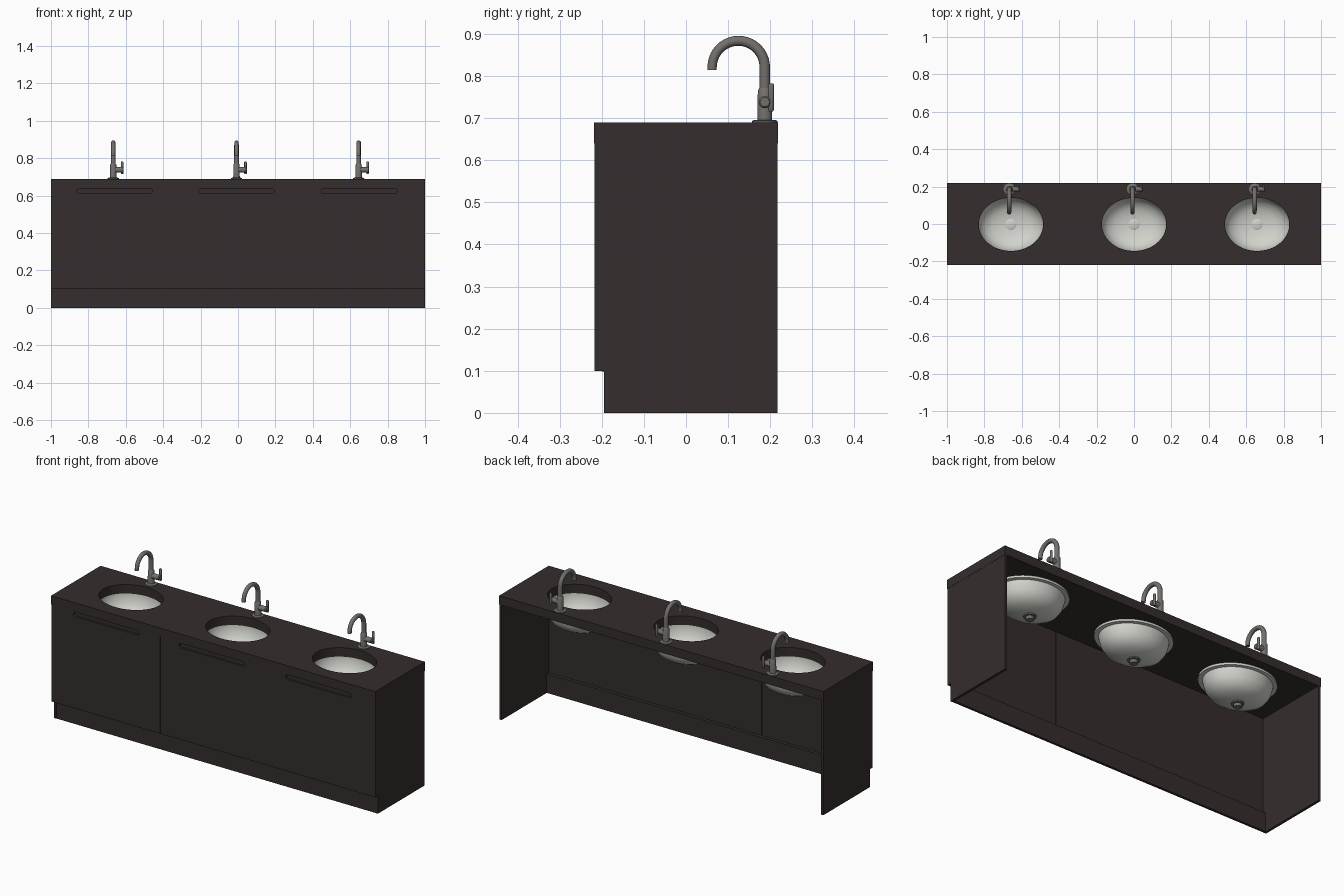
import bpy, bmesh, math
from mathutils import Vector

if "Cube" in bpy.data.objects:
    bpy.data.objects.remove(bpy.data.objects["Cube"])


def material(name, rgb):
    m = bpy.data.materials.new(name)
    m.diffuse_color = (*rgb, 1)
    m.use_nodes = True
    m.node_tree.nodes["Principled BSDF"].inputs["Base Color"].default_value = m.diffuse_color
    return m


WOOD = material("dark_wood", (0.036, 0.026, 0.026))
CERAMIC = material("white_ceramic", (0.64, 0.65, 0.60))
METAL = material("tap_metal", (0.17, 0.16, 0.15))


def finish(name, bm, mat, smooth=False):
    bmesh.ops.recalc_face_normals(bm, faces=bm.faces)
    me = bpy.data.meshes.new(name)
    bm.to_mesh(me)
    bm.free()
    ob = bpy.data.objects.new(name, me)
    bpy.context.collection.objects.link(ob)
    me.materials.append(mat)
    bpy.ops.object.select_all(action='DESELECT')
    ob.select_set(True)
    bpy.context.view_layer.objects.active = ob
    if smooth:
        bpy.ops.object.shade_smooth_by_angle(angle=math.radians(40))
    return ob


def box(name, lo, hi, mat):
    bm = bmesh.new()
    bmesh.ops.create_cube(bm, size=1)
    for v in bm.verts:
        v.co = [lo[i] + (v.co[i] + 0.5) * (hi[i] - lo[i]) for i in range(3)]
    return finish(name, bm, mat)


def prism(name, pts, depth, mat):
    """Extrude a 3D polygon along a depth vector."""
    bm = bmesh.new()
    f = bm.faces.new([bm.verts.new(p) for p in pts])
    r = bmesh.ops.extrude_face_region(bm, geom=[f])
    bmesh.ops.translate(bm, vec=depth, verts=[g for g in r["geom"] if isinstance(g, bmesh.types.BMVert)])
    return finish(name, bm, mat)


def cut(ob, cutter):
    mod = ob.modifiers.new("cut", 'BOOLEAN')
    mod.operation, mod.solver, mod.object = 'DIFFERENCE', 'EXACT', cutter
    bpy.context.view_layer.objects.active = ob
    bpy.ops.object.modifier_apply(modifier=mod.name)
    bpy.data.objects.remove(cutter)


def rings_mesh(name, rings, mat, close=False, caps=False):
    """Skin a list of vertex rings."""
    bm = bmesh.new()
    vs = [[bm.verts.new(p) for p in r] for r in rings]
    n = len(vs[0])
    for k in range(len(vs) if close else len(vs) - 1):
        a, b = vs[k], vs[(k + 1) % len(vs)]
        for i in range(n):
            j = (i + 1) % n
            bm.faces.new((a[i], a[j], b[j], b[i]))
    if caps:
        bm.faces.new(vs[0])
        bm.faces.new(vs[-1])
    return finish(name, bm, mat, True)


def ellipse(cx, cy, z, rx, ry, n=64):
    return [(cx + rx * math.cos(2 * math.pi * i / n), cy + ry * math.sin(2 * math.pi * i / n), z) for i in range(n)]


def tube(name, path, radii, mat, n=20):
    """Round tube along a path, closed at both ends."""
    path = [Vector(p) for p in path]
    rings = []
    for k, p in enumerate(path):
        t = (path[min(k + 1, len(path) - 1)] - path[max(k - 1, 0)]).normalized()
        u = Vector((0, 1, 0)) if abs(t.x) > 0.9 else Vector((1, 0, 0))
        w = t.cross(u)
        rings.append([p + radii[k] * (u * math.cos(2 * math.pi * i / n) + w * math.sin(2 * math.pi * i / n)) for i in range(n)])
    return rings_mesh(name, rings, mat, caps=True)


SINK_X = (-0.658, 0.0, 0.658)
TAP_X = (-0.667, -0.008, 0.645)
SLOT_X = (-0.66, -0.008, 0.648)

# Countertop with three oval openings
top = box("countertop", (-1, -0.219, 0.64), (1, 0.218, 0.69), WOOD)
for x in SINK_X:
    cut(top, prism("opening_cutter", ellipse(x, -0.002, 0.6, 0.172, 0.142), (0, 0, 0.2), WOOD))

# Side panels with toe notch
for name, x in (("left_side", -0.999), ("right_side", 0.985)):
    prof = [(-0.195, 0), (0.217, 0), (0.217, 0.64), (-0.217, 0.64), (-0.217, 0.1), (-0.195, 0.1)]
    prism(name, [(x, y, z) for y, z in prof], (0.014, 0, 0), WOOD)

# Doors with recessed finger grips
for i, (a, b) in enumerate(((-0.985, -0.3285), (-0.3275, 0.3275), (0.3285, 0.985))):
    door = box("door_%d" % (i + 1), (a, -0.217, 0.1), (b, -0.199, 0.64), WOOD)
    r, half, zc = 0.013, 0.19, 0.625
    pill = []
    for k in range(18):
        t = -math.pi / 2 + math.pi * (k % 9) / 8 + (math.pi if k > 8 else 0)
        pill.append((SLOT_X[i] + (half if k < 9 else -half) + r * math.cos(t), -0.23, zc + r * math.sin(t)))
    cut(door, prism("grip_cutter", pill, (0, 0.025, 0), WOOD))

# Plinth and its rail
box("toe_kick", (-0.985, -0.194, 0), (0.985, -0.18, 0.1), WOOD)
box("toe_rail", (-0.985, -0.1995, 0.098), (0.985, -0.18, 0.106), WOOD)

# Basins: closed section revolved as an ellipse (scale, height)
inner = [(1.0, 0.638), (0.985, 0.62), (0.93, 0.59), (0.80, 0.56), (0.58, 0.54), (0.32, 0.531), (0.15, 0.528)]
outer = [(0.15, 0.518), (0.34, 0.521), (0.62, 0.531), (0.85, 0.552), (0.98, 0.583), (1.035, 0.615), (1.05, 0.628),
         (1.18, 0.628), (1.19, 0.633), (1.18, 0.6395), (1.0, 0.6395)]
for i, x in enumerate(SINK_X):
    rings = [ellipse(x, -0.002, z, 0.175 * s, 0.145 * s) for s, z in inner + outer]
    rings_mesh("basin_%d" % (i + 1), rings, CERAMIC, close=True)
    # Drain plug on top, metal fitting below
    tube("drain_plug_%d" % (i + 1), [(x, -0.002, 0.522), (x, -0.002, 0.531), (x, -0.002, 0.534)], [0.03, 0.03, 0.024], CERAMIC)
    tube("drain_fitting_%d" % (i + 1), [(x, -0.002, z) for z in (0.521, 0.512, 0.512, 0.495)],
         [0.032, 0.032, 0.02, 0.02], METAL)

# Taps
for i, x in enumerate(TAP_X):
    n = "_%d" % (i + 1)
    yb, R, zc = 0.187, 0.0625, 0.821
    tube("tap_base" + n, [(x, yb, z) for z in (0.689, 0.693, 0.696)], [0.03, 0.03, 0.024], METAL, 28)
    tube("tap_body" + n, [(x, yb, z) for z in (0.695, 0.765, 0.772)], [0.0175, 0.0165, 0.0125], METAL, 24)
    arc = [(x, yb - R + R * math.cos(math.pi * k / 20), zc + R * math.sin(math.pi * k / 20)) for k in range(21)]
    path = [(x, yb, 0.765)] + arc + [(x, yb - 2 * R, 0.814)]
    tube("tap_spout" + n, path, [0.0125] + [0.0125 - 0.0015 * k / 20 for k in range(21)] + [0.011], METAL)
    tube("tap_knob" + n, [(x + d, yb, 0.738) for d in (0.005, 0.052, 0.056)], [0.0145, 0.0145, 0.011], METAL)
    tube("tap_lever" + n, [(x + 0.048, yb + 0.015, z) for z in (0.716, 0.72, 0.778, 0.782)],
         [0.005, 0.007, 0.007, 0.005], METAL, 12)
